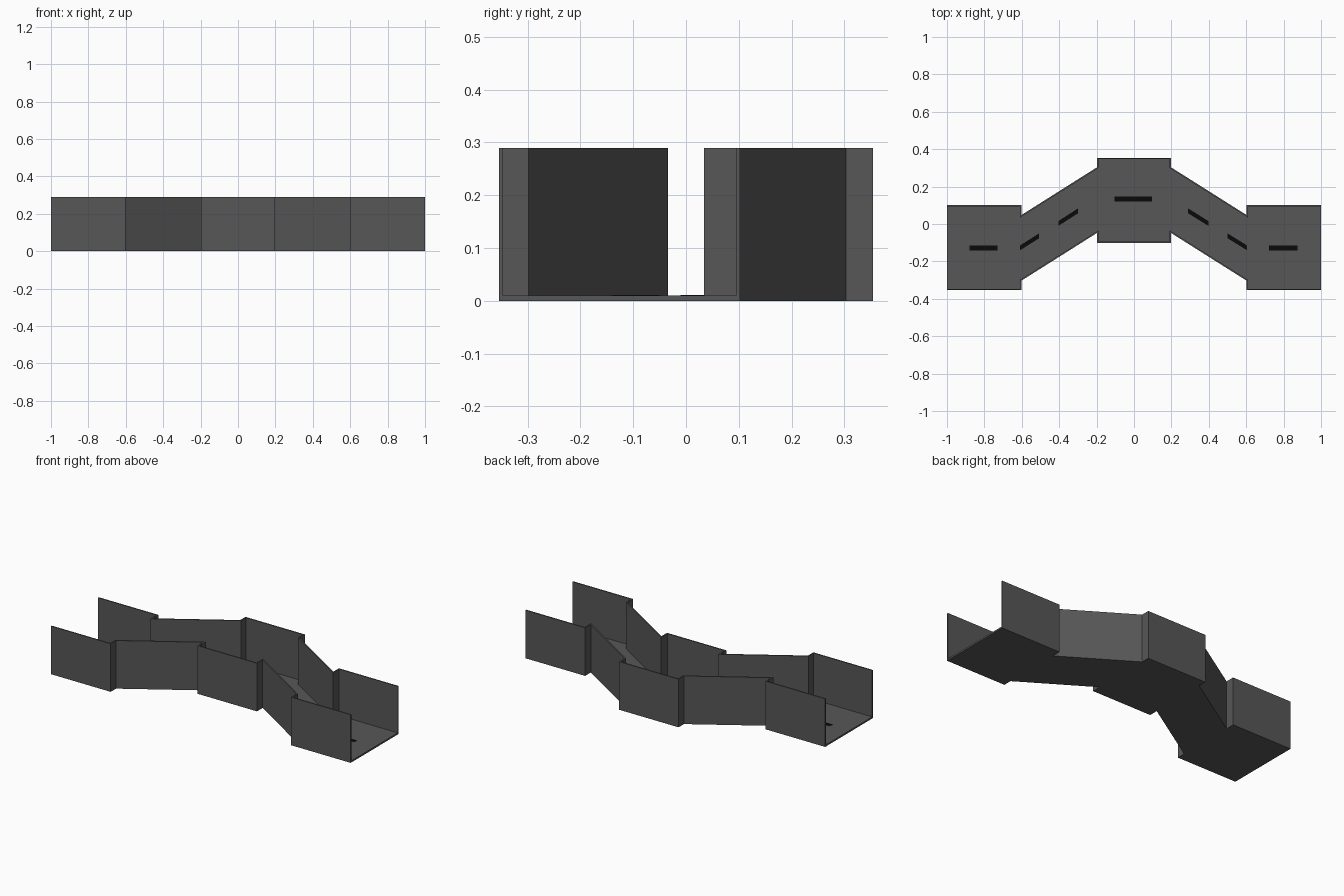
import bpy, bmesh
from mathutils import Vector

if "Cube" in bpy.data.objects:
    bpy.data.objects.remove(bpy.data.objects["Cube"])

FLOOR, TOP, T = 0.01, 0.29, 0.0075


def material(name, c):
    m = bpy.data.materials.new(name)
    m.diffuse_color = (c, c, c, 1)
    m.use_nodes = True
    m.node_tree.nodes["Principled BSDF"].inputs["Base Color"].default_value = m.diffuse_color
    return m


asphalt = material("dark_grey", 0.095)
black = material("black", 0.003)


def prism(name, pts, z0, z1, mat):
    """Extrude a plan outline from z0 to z1."""
    bm = bmesh.new()
    face = bm.faces.new([bm.verts.new((p[0], p[1], z0)) for p in pts])
    ext = bmesh.ops.extrude_face_region(bm, geom=[face], use_keep_orig=True)
    top = [g for g in ext["geom"] if isinstance(g, bmesh.types.BMVert)]
    bmesh.ops.translate(bm, verts=top, vec=(0, 0, z1 - z0))
    bmesh.ops.recalc_face_normals(bm, faces=bm.faces)
    me = bpy.data.meshes.new(name)
    bm.to_mesh(me)
    bm.free()
    me.materials.append(mat)
    ob = bpy.data.objects.new(name, me)
    bpy.context.collection.objects.link(ob)
    return ob


def offset(path, d):
    """Mitred offset of an open path; positive d goes to its left."""
    pts = [Vector(p) for p in path]
    nor = []
    for a, b in zip(pts, pts[1:]):
        e = (b - a).normalized()
        nor.append(Vector((-e.y, e.x)))
    out = []
    for i, p in enumerate(pts):
        n1, n2 = nor[max(i - 1, 0)], nor[min(i, len(nor) - 1)]
        out.append(p + (n1 + n2) * d / (1 + n1.dot(n2)))
    return out


def mirrored(half):
    return half + [(-x, y) for x, y in reversed(half)]


# Side outlines: straight, stepped diagonal, straight, mirrored in x
back = mirrored([(-1, 0.102), (-0.602, 0.102), (-0.602, 0.048), (-0.198, 0.303), (-0.198, 0.354)])
front = mirrored([(-1, -0.354), (-0.602, -0.354), (-0.602, -0.303), (-0.198, -0.048), (-0.198, -0.102)])

# Floor and the two side walls
prism("floor", front + back[::-1], 0, FLOOR, asphalt)
prism("front_wall", front + offset(front, T)[::-1], FLOOR, TOP, asphalt)
prism("back_wall", back + offset(back, -T)[::-1], FLOOR, TOP, asphalt)

# Lane dashes: start x, y and end x, y of each centre line
dashes = [(-0.88, -0.128, -0.73, -0.128), (-0.61, -0.128, -0.507, -0.063),
          (-0.404, 0.003, -0.3, 0.07), (-0.105, 0.133, 0.097, 0.133),
          (0.29, 0.07, 0.397, 0.003), (0.5, -0.063, 0.605, -0.128),
          (0.722, -0.128, 0.873, -0.128)]
for i, (x0, y0, x1, y1) in enumerate(dashes):
    h = 0.013
    prism(f"lane_dash_{i + 1}", [(x0, y0 - h), (x1, y1 - h), (x1, y1 + h), (x0, y0 + h)],
          FLOOR, FLOOR + 0.001, black)
